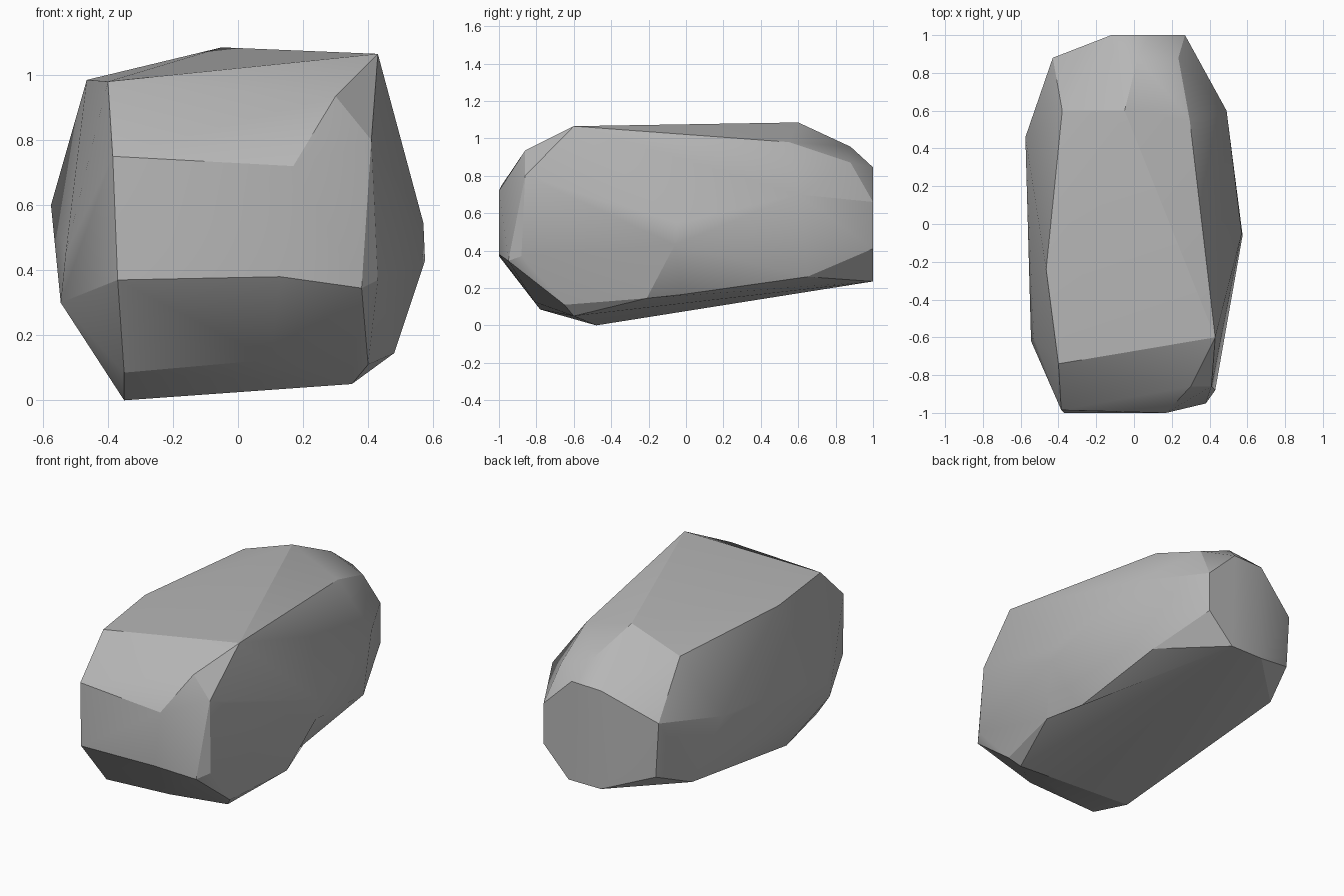
import bpy
import bmesh
import math
from mathutils import Vector

default_cube = bpy.data.objects.get("Cube")
if default_cube:
    bpy.data.objects.remove(default_cube, do_unlink=True)


def flat_material(name, colour):
    material = bpy.data.materials.new(name)
    material.use_nodes = True
    material.diffuse_color = colour
    shader = next(n for n in material.node_tree.nodes if n.type == "BSDF_PRINCIPLED")
    shader.inputs["Base Color"].default_value = colour
    return material


def edge_between(mesh, start, end):
    """Edge whose ends lie closest to the two points."""
    def error(edge):
        a, b = (v.co for v in edge.verts)
        return min((a - start).length + (b - end).length,
                   (a - end).length + (b - start).length)
    return min(mesh.edges, key=error)


# Key corners of the boulder, grouped by side
flank_foot = (.48, -.21, .145)
rear_foot = (.4, .65, .26)
corners = {
    "front": [(-.37, -1, .37), (.13, -1, .38), (.38, -.95, .345), (.17, -1, .72),
              (-.385, -.985, .75), (.43, -.88, .37), (.41, -.86, .8)],
    "top": [(-.4, -.74, .98), (.3, -.86, .935), (.43, -.6, 1.065), (-.465, -.24, .985),
            (-.05, .6, 1.085), (-.38, .6, .97), (.295, .55, .98), (.235, .88, .87)],
    "back": [(-.12, 1, .84), (.02, .88, .955), (.08, 1, .845), (.27, 1, .66), (.27, 1, .41),
             (.1, 1, .235), (-.12, 1, .235), (-.43, .88, .675), (-.41, .88, .34)],
    "left_flank": [(.57, -.05, .545), (.575, -.06, .43), flank_foot, (.49, .6, .7), rear_foot],
    "right_flank": [(-.575, .46, .6), (-.545, -.62, .3), (-.53, -.6, .45)],
    "base": [(.35, -.6, .05), (.4, -.65, .11), (-.35, -.48, 0), (-.35, -.78, .085),
             (.1, -.81, .125), (-.49, .64, .24)],
}

# Wrap a faceted shell around the corners
mesh = bmesh.new()
for group in corners.values():
    for corner in group:
        mesh.verts.new(corner)
bmesh.ops.convex_hull(mesh, input=list(mesh.verts))
loose = [v for v in mesh.verts if not v.link_faces]
bmesh.ops.delete(mesh, geom=loose, context="VERTS")

# Chipped notch under the left flank: split the lower ridge and push it inward
ridge = edge_between(mesh, Vector(flank_foot), Vector(rear_foot))
split = bmesh.ops.subdivide_edges(mesh, edges=[ridge], cuts=1)
notch = next(g for g in split["geom_inner"] if isinstance(g, bmesh.types.BMVert))
notch.co = (.4, -.02, .165)
bmesh.ops.recalc_face_normals(mesh, faces=list(mesh.faces))

data = bpy.data.meshes.new("boulder")
mesh.to_mesh(data)
mesh.free()
boulder = bpy.data.objects.new("boulder", data)
bpy.context.collection.objects.link(boulder)
data.materials.append(flat_material("stone grey", (.47, .47, .47, 1)))

# Soft shading across shallow folds, crisp main ridges
bpy.ops.object.select_all(action="DESELECT")
boulder.select_set(True)
bpy.context.view_layer.objects.active = boulder
bpy.ops.object.shade_smooth_by_angle(angle=math.radians(22))
